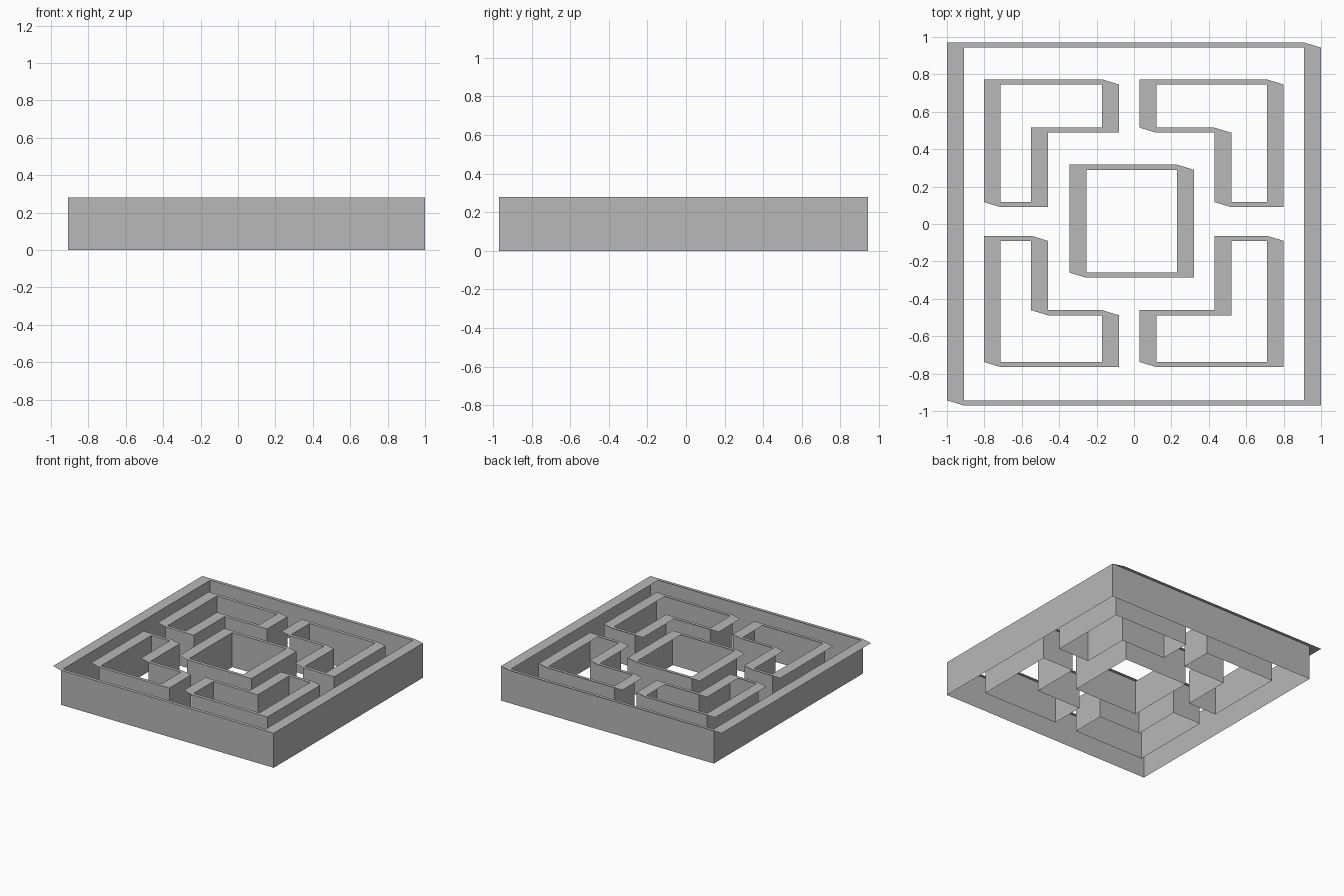
import bpy
import bmesh
from mathutils import Vector

cube = bpy.data.objects.get("Cube")
if cube:
    bpy.data.objects.remove(cube, do_unlink=True)

HEIGHT = 0.28
LEDGE = Vector((-0.09, 0.027, 0))

grey = bpy.data.materials.new("wall_grey")
grey.use_nodes = True
COLOR = (0.48, 0.48, 0.48, 1)
grey.diffuse_color = COLOR
grey.node_tree.nodes["Principled BSDF"].inputs["Base Color"].default_value = COLOR


def extrude(bm, edges, offset):
    """Extrude an edge loop by an offset; return the new edges and faces."""
    geom = bmesh.ops.extrude_edge_only(bm, edges=edges)["geom"]
    verts = [g for g in geom if isinstance(g, bmesh.types.BMVert)]
    bmesh.ops.translate(bm, verts=verts, vec=offset)
    new_edges = [e for e in bm.edges if all(v in verts for v in e.verts)]
    return new_edges, [g for g in geom if isinstance(g, bmesh.types.BMFace)]


def wall_loop(name, outline):
    """Thin upright sheet around an outline, with a flat ledge swept off its top."""
    bm = bmesh.new()
    base = [bm.verts.new((x, y, 0)) for x, y in outline]
    edges = [bm.edges.new((a, b)) for a, b in zip(base, base[1:] + base[:1])]
    rim, walls = extrude(bm, edges, Vector((0, 0, HEIGHT)))
    bmesh.ops.recalc_face_normals(bm, faces=walls)
    ledge = extrude(bm, rim, LEDGE)[1]
    bm.normal_update()
    for face in ledge:
        if face.normal.z < 0:
            face.normal_flip()
    mesh = bpy.data.meshes.new(name)
    bm.to_mesh(mesh)
    bm.free()
    mesh.materials.append(grey)
    bpy.context.collection.objects.link(bpy.data.objects.new(name, mesh))


def rectangle(x0, x1, y0, y1):
    return [(x0, y0), (x1, y0), (x1, y1), (x0, y1)]


def corner(outer_x, notch_x, inner_x, outer_y, notch_y, inner_y):
    """L-shaped outline with its bend towards the outer corner."""
    return [(outer_x, outer_y), (inner_x, outer_y), (inner_x, notch_y),
            (notch_x, notch_y), (notch_x, inner_y), (outer_x, inner_y)]


# Outer border and central square
wall_loop("outer_wall", rectangle(-0.91, 1.0, -0.97, 0.943))
wall_loop("center_wall", rectangle(-0.255, 0.32, -0.287, 0.29))

# Four L-shaped corner walls
sides_x = {"right": (-0.713, -0.46, -0.08), "left": (0.80, 0.52, 0.12)}
sides_y = {"back": (0.746, 0.488, 0.09), "front": (-0.765, -0.488, -0.09)}
for side, xs in sides_x.items():
    for end, ys in sides_y.items():
        wall_loop(f"{end}_{side}_corner_wall", corner(*xs, *ys))
